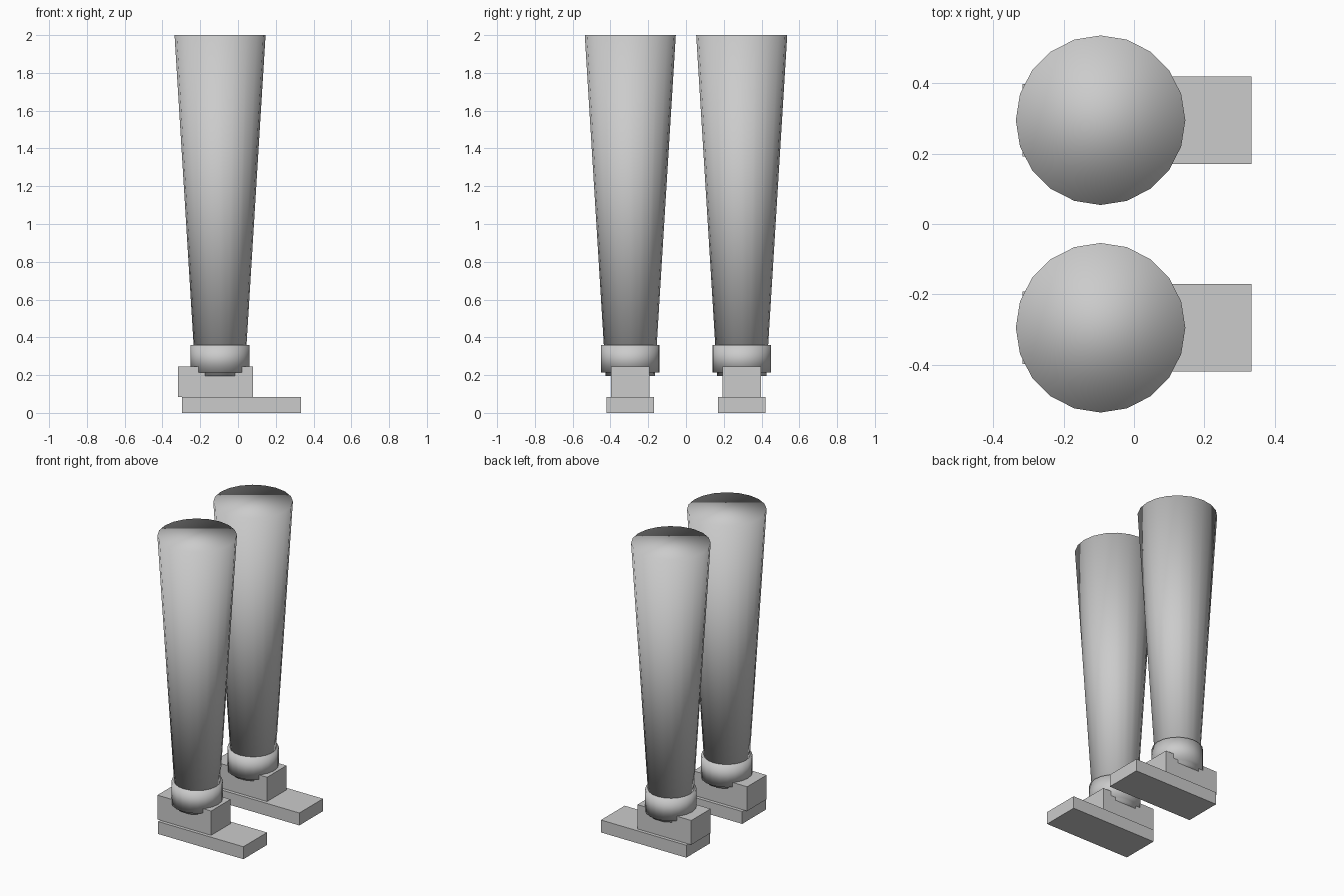
import bpy

if "Cube" in bpy.data.objects:
    bpy.data.objects.remove(bpy.data.objects["Cube"])

LEG_X, LEG_Y = -0.095, 0.295


def box(name, x0, x1, y, width, z0, z1):
    bpy.ops.mesh.primitive_cube_add(
        size=1, location=((x0 + x1) / 2, y, (z0 + z1) / 2))
    ob = bpy.context.object
    ob.name = name
    ob.scale = (x1 - x0, width, z1 - z0)
    bpy.ops.object.transform_apply(location=False, rotation=False, scale=True)
    return ob


def taper(name, y, r_bottom, r_top, z0, z1):
    # 20-sided capped cone, smooth all over including the caps
    bpy.ops.mesh.primitive_cone_add(
        vertices=20, radius1=r_bottom, radius2=r_top, depth=z1 - z0,
        location=(LEG_X, y, (z0 + z1) / 2))
    ob = bpy.context.object
    ob.name = name
    bpy.ops.object.shade_smooth()
    return ob


for side, y in (("right", -LEG_Y), ("left", LEG_Y)):
    # tapered leg and the ankle cuff around its lower end
    taper(f"{side}_leg", y, 0.13, 0.241, 0.195, 2.0)
    taper(f"{side}_ankle_cuff", y, 0.156, 0.156, 0.215, 0.36)
    # shoe upper and sole, toes toward +x
    box(f"{side}_shoe_upper", -0.317, 0.08, y, 0.205, 0.083, 0.245)
    box(f"{side}_shoe_sole", -0.296, 0.334, y, 0.25, 0.0, 0.083)
